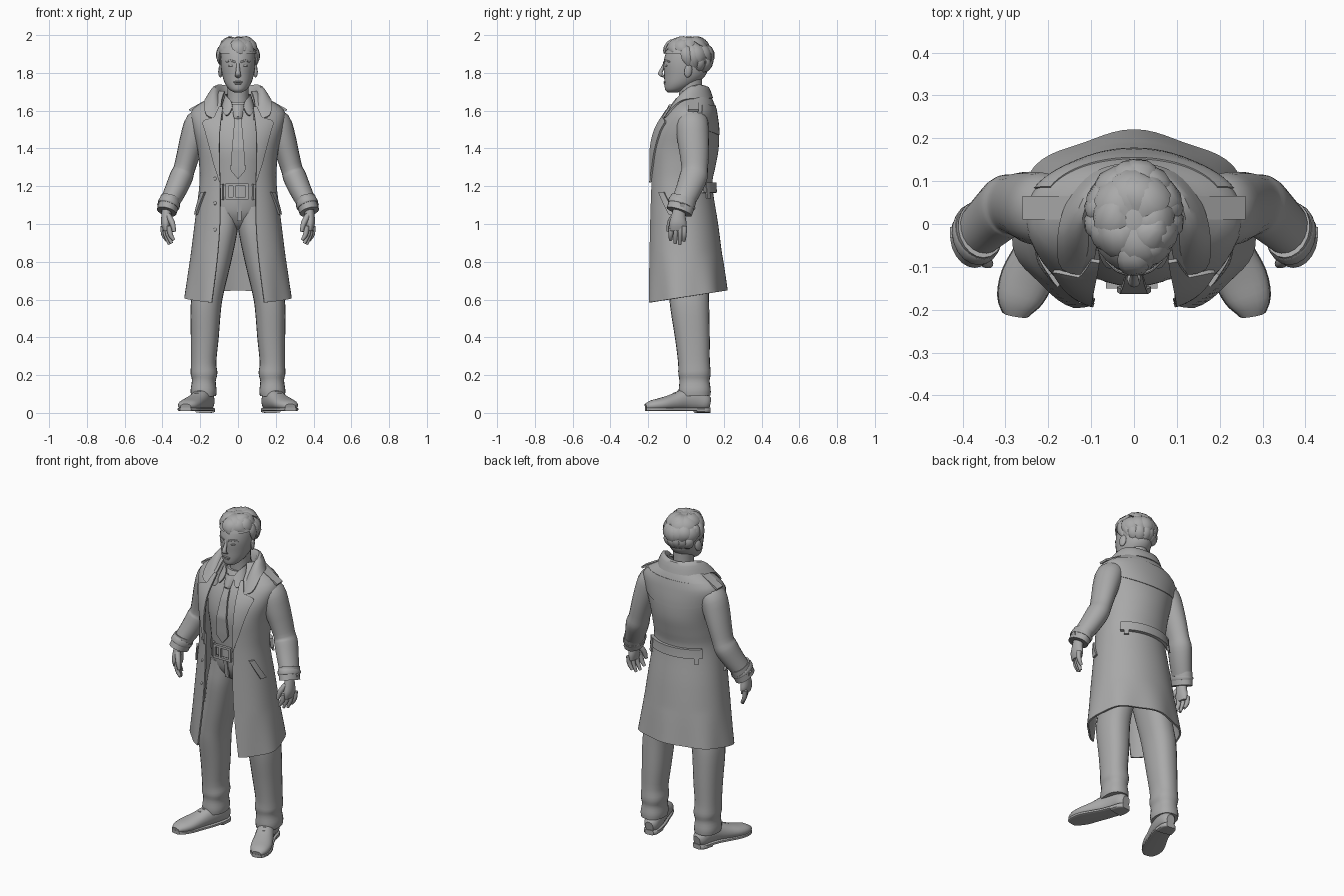
import bpy, bmesh, math, random
from mathutils import Vector, Matrix, Euler

random.seed(4)
default = bpy.data.objects.get("Cube")
if default:
    bpy.data.objects.remove(default)

clay = bpy.data.materials.new("clay_grey")
clay.use_nodes = True
clay.diffuse_color = (.4, .4, .4, 1)
clay.node_tree.nodes["Principled BSDF"].inputs["Base Color"].default_value = (.4, .4, .4, 1)
parts = []


def finish(name, bm, mirror=False, thick=0, subsurf=0):
    bmesh.ops.recalc_face_normals(bm, faces=bm.faces)
    mesh = bpy.data.meshes.new(name)
    bm.to_mesh(mesh)
    bm.free()
    mesh.materials.append(clay)
    obj = bpy.data.objects.new(name, mesh)
    bpy.context.collection.objects.link(obj)
    if mirror:
        obj.modifiers.new("mirror", 'MIRROR').merge_threshold = .002
    if subsurf:
        obj.modifiers.new("round", 'SUBSURF').levels = subsurf
    if thick:
        solid = obj.modifiers.new("cloth", 'SOLIDIFY')
        solid.thickness, solid.offset = thick, 0
    parts.append(obj)


def power(value, e):
    return math.copysign(abs(value) ** (2 / e), value)


def spline(rows, steps):
    """Smooth rows of numbers with a Catmull-Rom curve."""
    rows = [Vector(r) for r in rows]
    out = []
    for i in range(len(rows) - 1):
        a, b, c, d = rows[max(i - 1, 0)], rows[i], rows[i + 1], rows[min(i + 2, len(rows) - 1)]
        for k in range(steps):
            t = k / steps
            out.append(b + (c - a) * t / 2 + (a - b * 2.5 + c * 2 - d / 2) * t * t
                       + (b * 1.5 - c * 1.5 + d / 2 - a / 2) * t ** 3)
    return out + [rows[-1]]


def add_tube(bm, rows, sides=20, e=2, ref=(0, 1, 0), steps=3, level=False):
    """Rows are x, y, z, radius across, radius along ref."""
    rows = spline(rows, steps)
    rings = []
    for i, r in enumerate(rows):
        t = (rows[min(i + 1, len(rows) - 1)].to_3d() - rows[max(i - 1, 0)].to_3d()).normalized()
        if level:
            t = Vector((0, 0, 1))
        u = Vector(ref)
        u = (u - t * u.dot(t)).normalized()
        v = u.cross(t)
        angles = [math.tau * k / sides for k in range(sides)]
        rings.append([bm.verts.new(r.to_3d() + v * r[3] * power(math.cos(a), e)
                                   + u * r[4] * power(math.sin(a), e)) for a in angles])
    for p, q in zip(rings, rings[1:]):
        for k in range(sides):
            bm.faces.new((p[k], p[k - 1], q[k - 1], q[k]))
    bm.faces.new(rings[0])
    bm.faces.new(rings[-1])


def tubes(name, paths, mirror=False, **options):
    bm = bmesh.new()
    for rows in paths:
        add_tube(bm, rows, **options)
    finish(name, bm, mirror)


def patch(name, point, nu, nv, thick, mirror=False, subsurf=0):
    """Cloth sheet from a function of u and v, both from zero to one."""
    bm = bmesh.new()
    g = [[bm.verts.new(point(i / nu, j / nv)) for i in range(nu + 1)] for j in range(nv + 1)]
    for j in range(nv):
        for i in range(nu):
            bm.faces.new((g[j][i], g[j][i + 1], g[j + 1][i + 1], g[j + 1][i]))
    finish(name, bm, mirror, thick, subsurf)


def ribbon(name, curves, thick):
    nu, nv = len(curves[0]) - 1, len(curves) - 1
    patch(name, lambda u, v: Vector(curves[round(v * nv)][round(u * nu)]), nu, nv, thick, True, 2)


def solid(name, loc, size, rot=(0, 0, 0), mirror=False, ball=False):
    bm = bmesh.new()
    m = Matrix.LocRotScale(Vector(loc), Euler([math.radians(a) for a in rot]), Vector(size))
    if ball:
        bmesh.ops.create_uvsphere(bm, u_segments=16, v_segments=10, radius=1, matrix=m)
    else:
        bmesh.ops.create_cube(bm, size=1, matrix=m)
    finish(name, bm, mirror)


def table(rows, key):
    """Interpolate table rows by their first column."""
    for p, q in zip(rows, rows[1:]):
        if key <= q[0]:
            t = max(0, (key - p[0]) / (q[0] - p[0]))
            return [a + (b - a) * t for a, b in zip(p, q)][1:]
    return list(rows[-1])[1:]


# Coat: height, half width, front, back, half opening
coat = spline([(.58, .277, -.202, .21, .135), (.8, .25, -.2, .19, .11), (1, .225, -.195, .165, .095),
               (1.2, .2, -.19, .135, .093), (1.3, .2, -.19, .15, .1), (1.4, .21, -.188, .168, .105),
               (1.5, .235, -.16, .168, .105), (1.58, .248, -.11, .158, .1), (1.62, .22, -.08, .15, .09),
               (1.66, .155, -.05, .135, .085), (1.7, .1, -.03, .115, .07)], 4)
E = 2.4


def coat_point(z, a, off=0):
    w, f, b, _ = table(coat, z)
    low = max(0, .85 - z) / .25
    e = E if math.cos(a) < 0 else 2.05
    off += .006 * low * math.cos(7 * a)
    y = (f + b) / 2 + ((b - f) / 2 + off) * power(math.cos(a), e)
    return Vector(((w + off) * power(math.sin(a), e), y, z + .06 * low * (y - f) / (b - f)))


def coat_front(x, z, off):
    w, f, b, _ = table(coat, z)
    return (f + b) / 2 - (b - f) / 2 * (1 - min(1, x / w) ** E) ** (1 / E) - off


def coat_body(u, v):
    z = .583 + 1.117 * v
    w, f, b, o = table(coat, z)
    return coat_point(z, (2 * u - 1) * (math.pi - math.asin((o / w) ** (E / 2))))


patch("coat_body", coat_body, 64, 48, .01)
patch("back_yoke", lambda u, v: coat_point(1.63 - v * (.12 + .04 * math.sin(math.pi * u)), 2.3 * (u - .5), .006),
      24, 6, .006)
patch("back_belt", lambda u, v: coat_point(1.165 + .055 * v, 1.8 * (u - .5), .017), 24, 2, .018)
patch("back_belt_loops", lambda u, v: coat_point(1.135 + .085 * v, .66 + .13 * u, .024), 3, 3, .01, True)
patch("pocket_flaps", lambda u, v: coat_point(1.05 + .12 * v, 1.7 + .34 * v + .2 * u, .01), 4, 6, .012, True)

# Lapels: height, inner edge, outer edge
lapel = [(1.22, .094, .097), (1.32, .097, .128), (1.42, .098, .154), (1.5, .095, .176),
         (1.545, .09, .192), (1.56, .088, .128), (1.62, .08, .1)]


def lapel_point(u, v):
    z = 1.22 + .4 * v
    inner, outer = table(lapel, z)
    x = inner + (outer - inner) * u
    return Vector((x, coat_front(x, z, .012), z))


patch("lapels", lapel_point, 6, 28, .01, True)
ribbon("coat_collar", [
    [(0, .085, 1.64), (.06, .07, 1.64), (.085, .01, 1.63), (.085, -.06, 1.58), (.085, -.1, 1.54)],
    [(0, .115, 1.755), (.078, .1, 1.77), (.122, .04, 1.785), (.125, -.03, 1.72), (.1, -.115, 1.56)],
    [(0, .145, 1.665), (.1, .125, 1.665), (.16, .05, 1.66), (.178, -.03, 1.665), (.182, -.115, 1.56)]], .01)
for z in (1.24, 1.11, .97):
    solid("coat_button", (-.12, coat_front(.12, z, .004), z), (.01, .005, .01), ball=True)

# Shoulder straps, sleeves and cuffs
solid("shoulder_straps", (.192, .038, 1.638), (.15, .055, .012), (0, 29, 0), True)
tubes("sleeves", [[(.16, .03, 1.565, .05, .07), (.205, .033, 1.535, .074, .085), (.237, .038, 1.45, .07, .084),
                   (.262, .044, 1.37, .062, .077), (.285, .046, 1.29, .057, .07), (.3, .04, 1.25, .062, .074),
                   (.33, .013, 1.18, .058, .068), (.37, -.024, 1.1, .05, .06)]], True)
tubes("cuffs", [[(.357, -.012, 1.135, .055, .07), (.378, -.036, 1.065, .053, .07)]], True)
tubes("cuff_straps", [[(.363, -.018, 1.116, .056, .072), (.365, -.021, 1.11, .059, .075),
                       (.367, -.024, 1.1, .059, .075), (.369, -.026, 1.094, .056, .072)]], True)
solid("cuff_buckles", (.421, -.02, 1.095), (.01, .026, .03), (0, 15, 0), True)

# Hands
tubes("palms", [[(.376, -.035, 1.08, .026, .032), (.38, -.04, 1.04, .026, .038), (.382, -.042, 1, .025, .046),
                 (.38, -.042, .965, .016, .042)]], True)
tubes("fingers", [[(.4 + y * .45, y, .99, .014, .014), (.397 + y * .5, y - .002, .945, .013, .013),
                   (.378 + y * .5, y - .004, tip, .008, .009)]
                  for y, tip in ((-.078, .915), (-.053, .897), (-.029, .892), (-.007, .91))], True, sides=10)
tubes("thumbs", [[(.37, -.06, 1.045, .016, .018), (.348, -.085, 1.005, .015, .016), (.337, -.093, .96, .009, .01)]],
      True, sides=10)

# Shirt, tie and shirt collar
shirt = [(1.14, .152, .125, 0), (1.3, .165, .14, 0), (1.4, .18, .145, 0), (1.5, .18, .13, .01),
         (1.58, .14, .1, .02), (1.64, .07, .075, .025)]
tubes("shirt", [[(0, y, z, rx, ry) for z, rx, ry, y in shirt]], sides=32)
tie = [(1.24, .002), (1.285, .04), (1.4, .032), (1.555, .018), (1.575, .02), (1.62, .028), (1.63, .025)]


def tie_point(u, v):
    z = 1.24 + .39 * v
    _, ry, y = table(shirt, z)
    knot = .016 if z > 1.565 else 0
    return Vector(((2 * u - 1) * table(tie, z)[0], y - ry - .013 - knot * (1 - (2 * u - 1) ** 2), z))


patch("tie", tie_point, 4, 32, .012)
ribbon("shirt_collar", [
    [(0, .095, 1.68), (.055, .06, 1.685), (.068, 0, 1.69), (.058, -.045, 1.675), (.015, -.075, 1.63)],
    [(0, .105, 1.63), (.07, .07, 1.63), (.088, 0, 1.62), (.082, -.07, 1.6), (.06, -.115, 1.555)]], .008)

# Trousers and waist belt
tubes("hips", [[(0, .01, .975, .05, .05), (0, .008, 1, .1, .085), (0, .005, 1.05, .15, .115),
                (0, .002, 1.1, .158, .127), (0, 0, 1.16, .155, .13)]], sides=32)
tubes("trouser_legs", [[(.07, .005, 1.09, .08, .115), (.078, .005, 1.02, .082, .118), (.092, .005, .94, .084, .12),
                        (.118, .01, .8, .08, .114), (.155, .015, .65, .081, .106), (.17, .02, .56, .081, .103),
                        (.176, .034, .4, .074, .092), (.182, .042, .27, .067, .084), (.18, .045, .21, .071, .086),
                        (.181, .045, .17, .063, .08), (.182, .046, .12, .069, .085),
                        (.182, .047, .09, .066, .083)]], True, sides=24, e=2.3)
tubes("waist_belt", [[(0, 0, 1.145, .16, .137), (0, 0, 1.2, .16, .137)]], sides=32)
for z in (1.137, 1.207):
    solid("buckle_bar", (-.005, -.143, z), (.12, .016, .014))
for x in (-.058, -.02, .048):
    solid("buckle_post", (x, -.143, 1.172), (.014, .016, .07))
solid("belt_loops", (.085, -.12, 1.17), (.016, .016, .085), (0, 0, 25), True)
solid("trouser_fly", (.006, -.12, 1.07), (.024, .012, .11), (8, 0, 0))

# Shoes: uppers, soles, heels and laces
shoe = [(.163, .127, .05, .025, .03), (.166, .104, .055, .042, .045), (.176, .05, .07, .048, .06),
        (.196, -.01, .068, .05, .057), (.224, -.07, .055, .055, .044), (.251, -.13, .045, .06, .035),
        (.27, -.18, .039, .05, .028), (.277, -.213, .032, .028, .016)]
tubes("shoes", [shoe], True, ref=(0, 0, 1), e=2.2)
tubes("shoe_soles", [[(x, y, .019, r + .002, .01) for x, y, z, r, h in shoe]], True, ref=(0, 0, 1), e=4)
tubes("shoe_heels", [[(x, y, .014, r + .003, .014) for x, y, z, r, h in shoe[:3]]], True, ref=(0, 0, 1), e=4)
tubes("shoe_laces", [[(x - .028, y - .01, z - .012, .005, .005), (x, y, z, .005, .005),
                      (x + .028, y + .01, z - .012, .005, .005)]
                     for x, y, z in ((.207, -.04, .114), (.218, -.062, .103), (.229, -.084, .092))],
      True, sides=8, ref=(0, 0, 1))

# Head, neck and face
tubes("neck", [[(0, .03, 1.58, .066, .066), (0, .025, 1.68, .056, .062), (0, .02, 1.77, .06, .066)]])
tubes("head", [[(0, -.07, 1.697, .02, .026), (0, -.056, 1.71, .044, .054), (0, -.03, 1.742, .068, .084),
                (0, -.005, 1.79, .084, .111), (0, 0, 1.85, .092, .119), (0, .01, 1.91, .09, .115),
                (0, .015, 1.96, .07, .09), (0, .02, 1.98, .03, .04)]], sides=28, level=True)
tubes("nose", [[(0, -.111, 1.86, .007, .007), (0, -.121, 1.832, .009, .009), (0, -.136, 1.8, .013, .012),
                (0, -.126, 1.783, .016, .013), (0, -.11, 1.774, .008, .006)]], sides=12, level=True)
solid("upper_lip", (0, -.111, 1.752), (.024, .009, .005), ball=True)
solid("lower_lip", (0, -.109, 1.743), (.02, .009, .006), ball=True)
solid("eyes", (.036, -.104, 1.838), (.016, .008, .006), (0, 0, 18), True, True)
tubes("eyebrows", [[(.014, -.117, 1.857, .004, .005), (.04, -.108, 1.865, .004, .005),
                    (.064, -.086, 1.858, .003, .004)]], True, sides=8, ref=(0, 0, 1))
solid("ears", (.092, .012, 1.81), (.011, .022, .035), (-10, 0, 20), True, True)

# Hair: a cap with swept, tapering locks
centre, radii = Vector((0, .01, 1.885)), Vector((.1, .12, .099))


def scalp(az, el, lift=1):
    d = (math.cos(el) * math.sin(az), -math.cos(el) * math.cos(az), math.sin(el))
    return centre + Vector([a * b * lift for a, b in zip(d, radii)])


bm = bmesh.new()
bmesh.ops.create_uvsphere(bm, u_segments=28, v_segments=18, radius=1,
                          matrix=Matrix.LocRotScale(centre, None, radii * 1.04))
bare = [f for f in bm.faces if f.calc_center_median().z < 1.79
        or (f.calc_center_median().y < .01 and f.calc_center_median().z < 1.895)]
bmesh.ops.delete(bm, geom=bare, context='FACES')
finish("hair_cap", bm)


def locks(name, count, first, last, width, swirl, keep):
    """Locks sweep away from a parting left of the middle of the forehead."""
    bm = bmesh.new()
    for k in range(count):
        az = math.tau * (k + .5) / count - math.pi
        if not keep(abs(az)):
            continue
        end = last + random.uniform(-.15, .15)
        turn = math.copysign(swirl, az + .3) * random.uniform(.6, 1.3)
        peak = random.uniform(1.04, 1.1)
        rows = []
        for t, r, lift in ((0, .4, .98), (.3, .9, peak), (.65, 1, peak), (1, .1, 1.08)):
            p = scalp(az + turn * t, first + (end - first) * t, lift)
            rows.append((*p, width * r, .013 * r))
        mid = scalp(az + turn / 2, (first + end) / 2) - centre
        add_tube(bm, rows, sides=6, ref=mid, steps=2)
    finish(name, bm)


locks("crown_locks", 9, 1.4, .4, .04, .5, lambda a: True)
locks("fringe_locks", 12, 1.1, .15, .034, .7, lambda a: a < 1.1)
locks("side_locks", 16, .8, -.45, .028, .2, lambda a: 1.1 < a < 2)
locks("back_locks", 13, .8, -.4, .036, .3, lambda a: a > 1.8)
locks("nape_locks", 16, .1, -1.05, .028, .15, lambda a: a > 1.8)

# Apply modifiers, then shade smooth with sharp creases
for obj in bpy.context.selected_objects:
    obj.select_set(False)
for obj in parts:
    obj.select_set(True)
bpy.context.view_layer.objects.active = parts[0]
bpy.ops.object.convert(target='MESH')
bpy.ops.object.shade_smooth_by_angle(angle=math.radians(40))
